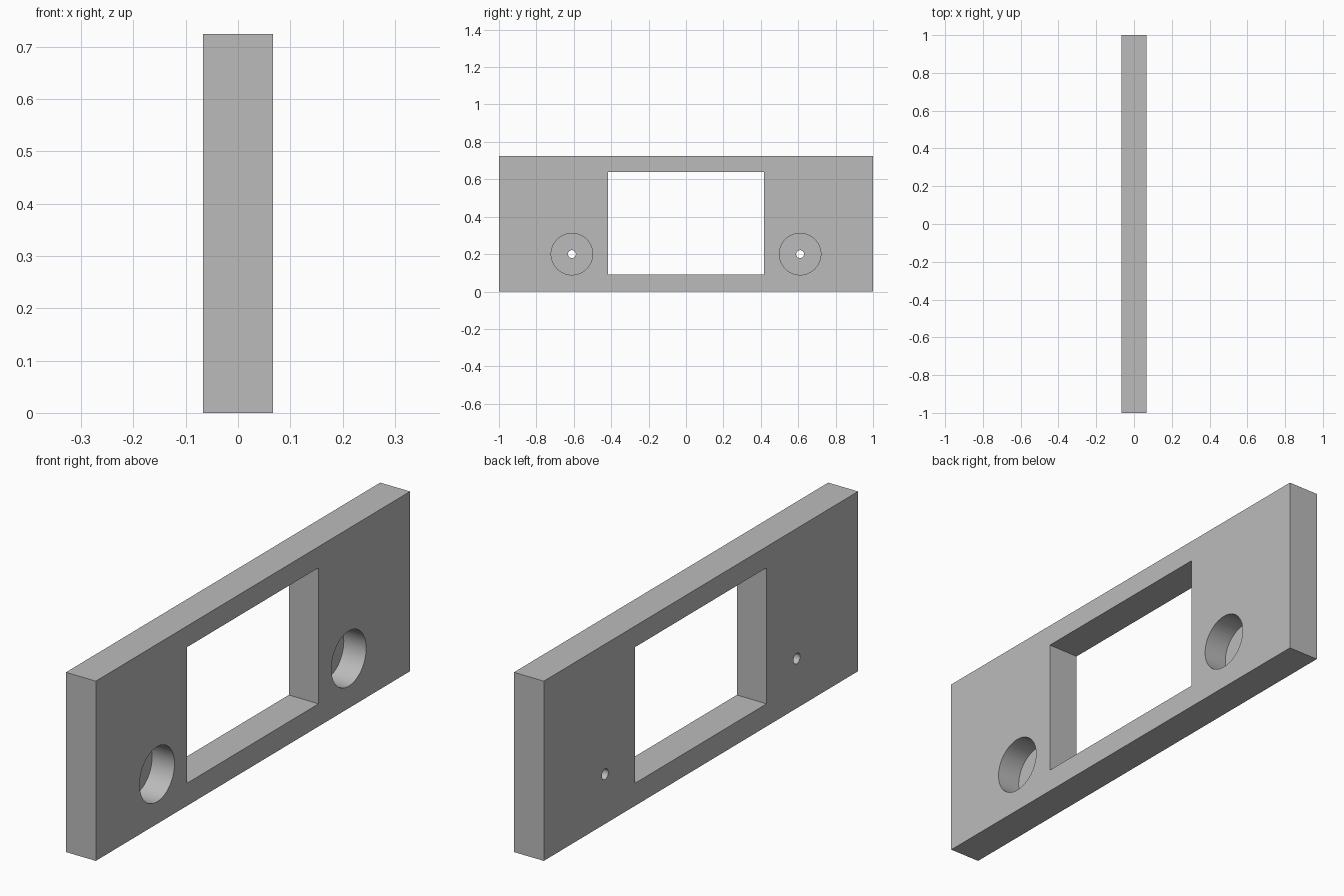
import bpy
import math

if "Cube" in bpy.data.objects:
    bpy.data.objects.remove(bpy.data.objects["Cube"], do_unlink=True)

THICK, LENGTH, HEIGHT = 0.133, 2.0, 0.724
HOLE_Y, HOLE_Z = 0.61, 0.20
BORE_R, SCREW_R, BORE_DEPTH = 0.111, 0.021, 0.1

grey = bpy.data.materials.new("plain grey")
grey.use_nodes = True
colour = (0.5, 0.5, 0.5, 1)
grey.diffuse_color = colour
grey.node_tree.nodes["Principled BSDF"].inputs["Base Color"].default_value = colour


def box(name, size, centre):
    bpy.ops.mesh.primitive_cube_add(size=1, location=centre)
    ob = bpy.context.object
    ob.name = name
    ob.scale = size
    bpy.ops.object.transform_apply(location=True, rotation=False, scale=True)
    return ob


def rod(name, radius, x0, x1, y):
    """Cylinder lying along x."""
    bpy.ops.mesh.primitive_cylinder_add(
        vertices=64, radius=radius, depth=x1 - x0,
        location=((x0 + x1) / 2, y, HOLE_Z), rotation=(0, math.pi / 2, 0))
    ob = bpy.context.object
    ob.name = name
    return ob


# Plate
plate = box("mounting_plate", (THICK, LENGTH, HEIGHT), (0, 0, HEIGHT / 2))
plate.data.materials.append(grey)

# Central window, counterbores opening on the +x face, and screw holes
cutters = [box("window_cutter", (THICK * 2, 0.836, 0.548), (0, 0, 0.365))]
for side, y in (("front", -HOLE_Y), ("back", HOLE_Y)):
    cutters.append(rod(side + "_counterbore_cutter", BORE_R,
                       THICK / 2 - BORE_DEPTH, THICK, y))
    cutters.append(rod(side + "_screw_hole_cutter", SCREW_R, -THICK, THICK, y))

for cutter in cutters:
    cutter.hide_render = True
    cut = plate.modifiers.new(cutter.name, "BOOLEAN")
    cut.operation = "DIFFERENCE"
    cut.solver = "EXACT"
    cut.object = cutter

# Bake the cuts and discard the cutters
bpy.ops.object.select_all(action="DESELECT")
plate.select_set(True)
bpy.context.view_layer.objects.active = plate
for cutter in cutters:
    bpy.ops.object.modifier_apply(modifier=cutter.name)
for cutter in cutters:
    bpy.data.objects.remove(cutter, do_unlink=True)

# One colour throughout, round hole walls smooth
plate.data.materials.clear()
plate.data.materials.append(grey)
for face in plate.data.polygons:
    face.material_index = 0
bpy.ops.object.shade_smooth_by_angle(angle=math.radians(30))
